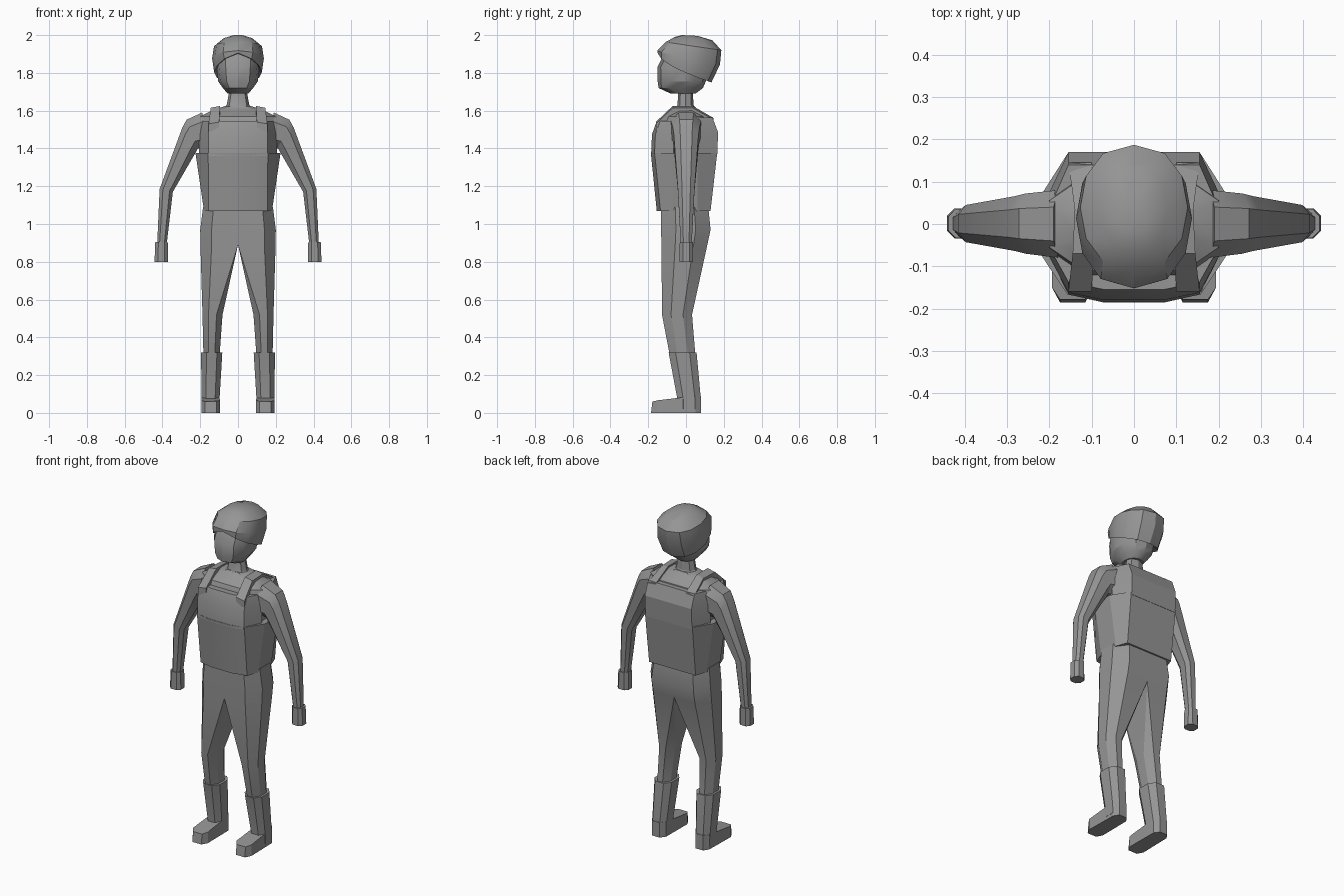
import bpy, bmesh, math

if "Cube" in bpy.data.objects:
    bpy.data.objects.remove(bpy.data.objects["Cube"])

grey = bpy.data.materials.new("plain_grey")
grey.diffuse_color = (0.3, 0.3, 0.3, 1)
grey.use_nodes = True
grey.node_tree.nodes["Principled BSDF"].inputs["Base Color"].default_value = grey.diffuse_color


def loft(name, rings, mirror=False, angle=28):
    """Skin a stack of equal-length point rings and cap both ends."""
    bm = bmesh.new()
    rows = [[bm.verts.new(p) for p in r] for r in rings]
    n = len(rows[0])
    for a, b in zip(rows, rows[1:]):
        for i in range(n):
            j = (i + 1) % n
            bm.faces.new((a[i], a[j], b[j], b[i]))
    bm.faces.new(rows[0][::-1])
    bm.faces.new(rows[-1])
    bmesh.ops.remove_doubles(bm, verts=bm.verts, dist=0.0005)
    bmesh.ops.recalc_face_normals(bm, faces=bm.faces)
    me = bpy.data.meshes.new(name)
    bm.to_mesh(me)
    bm.free()
    me.materials.append(grey)
    ob = bpy.data.objects.new(name, me)
    bpy.context.collection.objects.link(ob)
    bpy.ops.object.select_all(action='DESELECT')
    ob.select_set(True)
    bpy.context.view_layer.objects.active = ob
    bpy.ops.object.shade_smooth_by_angle(angle=math.radians(angle))
    if mirror:
        ob.modifiers.new("mirror", 'MIRROR')
    return ob


def box_ring(a, b, y0, y1, ca=0.25, cb=0.25, cy=0.25):
    """Chamfered section between inner point a and outer point b, each (x, z)."""
    def at(t, s):
        return (a[0] + (b[0] - a[0]) * t, y0 + (y1 - y0) * s, a[1] + (b[1] - a[1]) * t)
    ka, kb = (cy if ca else 0), (cy if cb else 0)
    return [at(ca, 0), at(1 - cb, 0), at(1, kb), at(1, 1 - kb),
            at(1 - cb, 1), at(ca, 1), at(0, 1 - ka), at(0, ka)]


def flat(x0, x1, y0, y1, z, ca=0.25, cb=0.25, cy=0.25):
    return box_ring((x0, z), (x1, z), y0, y1, ca, cb, cy)


def oval(hw, yf, yb, zf, zb, n=12, power=1.0):
    """Oval ring whose height runs from zf at the front to zb at the back."""
    pts = []
    for i in range(n):
        t = 2 * math.pi * i / n
        s = (1 - math.cos(t)) / 2
        x = hw * math.copysign(abs(math.sin(t)) ** 0.8, math.sin(t))
        pts.append((x, yf + (yb - yf) * s, zf + (zb - zf) * s ** power))
    return pts


# Head and neck
loft("head", [oval(h, f, b, z, z) for h, f, b, z in (
    (.055, -.08, .05, 1.69), (.08, -.145, .09, 1.72), (.105, -.15, .105, 1.755),
    (.113, -.152, .12, 1.83), (.113, -.11, .13, 1.91))])
loft("neck", [oval(h, f, b, z, z, 8) for h, f, b, z in (
    (.09, -.06, .06, 1.6), (.06, -.045, .04, 1.63), (.043, -.04, .035, 1.72))])

# Helmet with brim, lower at the back
loft("helmet", [
    oval(.10, -.09, .10, 1.90, 1.78, power=.6),
    oval(.126, -.15, .135, 1.905, 1.75, power=.6),
    oval(.137, -.152, .18, 1.918, 1.845, power=.8),
    oval(.127, -.108, .187, 1.963, 1.92),
    oval(.078, -.06, .14, 1.99, 1.972),
    oval(.03, -.02, .06, 2.0, 1.996)])

# Torso and shoulder yoke
loft("torso", [flat(-h, h, f, b, z, .2, .2) for h, f, b, z in (
    (.16, -.12, .11, 1.05), (.19, -.13, .13, 1.38), (.205, -.14, .14, 1.5),
    (.2, -.11, .11, 1.57), (.13, -.06, .06, 1.605), (.065, -.045, .045, 1.625))])


# Vest: wrap below the arms, chest and back panels above
def vest_ring(p, s, yf, yb, z):
    right = [(.07, yf), (p, yf + .02), (s, -.065), (s, .06), (p, yb)]
    return [(x, y, z) for x, y in right] + [(-x, y, z) for x, y in right[::-1]]


def panel_ring(s, y, side, inner, z, bow):
    right = [(.07, y), (.155, y + bow), (s, side), (s - .03, inner)]
    return [(x, v, z) for x, v in right] + [(-x, v, z) for x, v in right[::-1]]


loft("vest_wrap", [vest_ring(.155, .18, -.155, .13, 1.07),
                   vest_ring(.158, .225, -.186, .165, 1.375)], angle=20)
loft("vest_front", [panel_ring(s, y, -.065, -.04, z, .018) for s, y, z in (
    (.205, -.185, 1.36), (.207, -.18, 1.475), (.195, -.155, 1.545))], angle=20)
loft("vest_back", [panel_ring(s, y, .06, .04, z, 0) for s, y, z in (
    (.205, .165, 1.36), (.207, .17, 1.485), (.19, .14, 1.565))], angle=20)

# Shoulder straps
loft("vest_straps", [[(x, y, z - t) for x, t in ((x0, 0), (x1, .01), (x1, .05), (x0, .05))]
                     for x0, x1, y, z in ((.10, .155, -.16, 1.54), (.095, .145, -.07, 1.625),
                                          (.095, .14, .035, 1.625), (.10, .155, .145, 1.562))],
     mirror=True)

# Arms and hands
loft("arms", [box_ring(a, b, f, k) for a, b, f, k in (
    ((.15, 1.41), (.19, 1.59), -.08, .08), ((.212, 1.40), (.272, 1.552), -.07, .072),
    ((.235, 1.36), (.295, 1.51), -.064, .066), ((.345, 1.17), (.415, 1.185), -.043, .045),
    ((.378, .89), (.428, .89), -.028, .03))], mirror=True)
loft("hands", [flat(.372, .438, -.033, .036, .905), flat(.37, .442, -.034, .037, .80)],
     mirror=True)

# Trousers: each half runs from the waist into one leg
loft("trousers", [flat(x0, x1, f, b, z, ca, .3, cy) for x0, x1, f, b, z, ca, cy in (
    (0, .185, -.132, .118, 1.09, 0, .3), (0, .2, -.132, .13, .97, 0, .3),
    (0, .199, -.13, .113, .89, 0, .3), (.082, .188, -.127, .032, .52, .3, .3),
    (.098, .183, -.085, .05, .30, .3, .3))], mirror=True)

# Boots: shaft and foot
loft("boot_shafts", [flat(x0, x1, f, b, z) for x0, x1, f, b, z in (
    (.083, .196, -.092, .056, .32), (.098, .192, -.045, .079, .07),
    (.098, .192, -.045, .08, .02))], mirror=True)
sole = [(.115, -.185), (.175, -.185), (.194, -.15), (.19, .05),
        (.17, .08), (.12, .08), (.098, .05), (.096, -.15)]
loft("boot_feet", [[(x, y, 0) for x, y in sole],
                   [(x, max(y, -.178), min(.09, .06 + (y + .185) * .19)) for x, y in sole]],
     mirror=True)
